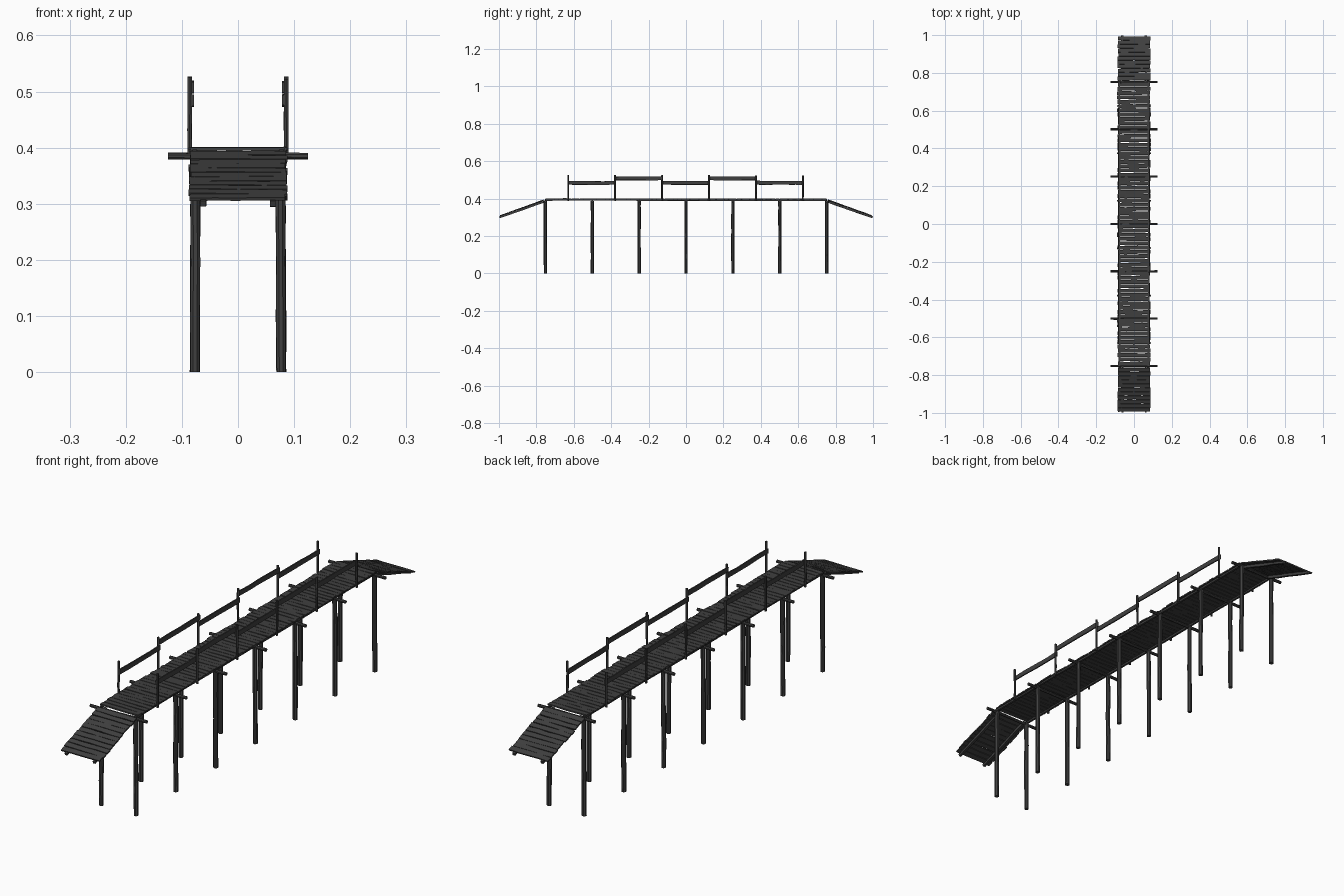
import bpy, bmesh, math, random
from mathutils import Vector, Matrix

if "Cube" in bpy.data.objects:
    bpy.data.objects.remove(bpy.data.objects["Cube"])

random.seed(7)
wood = bpy.data.materials.new("dark_wood")
wood.diffuse_color = (0.05, 0.05, 0.05, 1)
wood.use_nodes = True
wood.node_tree.nodes["Principled BSDF"].inputs["Base Color"].default_value = wood.diffuse_color


def finish(bm, name):
    bmesh.ops.recalc_face_normals(bm, faces=bm.faces)
    me = bpy.data.meshes.new(name)
    bm.to_mesh(me)
    bm.free()
    ob = bpy.data.objects.new(name, me)
    ob.data.materials.append(wood)
    bpy.context.collection.objects.link(ob)
    return ob


def log(bm, a, b, r, sides=8, rings=4, wob=0.001):
    """Slightly crooked round log from a to b."""
    a, b = Vector(a), Vector(b)
    rot = (b - a).to_track_quat('Z', 'Y')
    prev = None
    for i in range(rings + 1):
        end = i in (0, rings)
        c = a.lerp(b, i / rings)
        off = Vector((random.uniform(-wob, wob), random.uniform(-wob, wob), 0))
        rr = r * random.uniform(0.93, 1.04)
        ring = []
        for k in range(sides):
            t = 2 * math.pi * (k + 0.5) / sides
            p = Vector((rr * math.cos(t), rr * math.sin(t), 0)) + off * (0.3 if end else 1)
            ring.append(bm.verts.new(c + rot @ p))
        if prev:
            for k in range(sides):
                n = (k + 1) % sides
                bm.faces.new((prev[k], prev[n], ring[n], ring[k]))
        if end:
            bm.faces.new(ring)
        prev = ring


def board(bm, mat, length, width, thick, segs=4, wob=0.0012):
    """Worn board along local x with jittered cross-sections."""
    prev = None
    for i in range(segs + 1):
        x = length * (i / segs - 0.5)
        dy, dz = random.uniform(-wob, wob), random.uniform(-wob, wob) * 0.5
        w = width * random.uniform(0.9, 1.05) / 2
        ring = [bm.verts.new(mat @ Vector((x, dy + s * w, dz + t * thick / 2)))
                for s, t in ((-1, -1), (1, -1), (1, 1), (-1, 1))]
        if prev:
            for k in range(4):
                n = (k + 1) % 4
                bm.faces.new((prev[k], prev[n], ring[n], ring[k]))
        if i in (0, segs):
            bm.faces.new(ring)
        prev = ring


def planks(name, a, b, count):
    """Row of cross planks between two (y, z) points."""
    bm = bmesh.new()
    a, b = Vector((0, *a)), Vector((0, *b))
    d = b - a
    pitch = d.length / count
    slope = Matrix.Rotation(math.atan2(d.z, d.y), 4, 'X')
    for i in range(count):
        c = a + d * ((i + 0.5) / count)
        c.x = random.uniform(-0.002, 0.002)
        yaw = Matrix.Rotation(random.uniform(-0.012, 0.012), 4, 'Z')
        roll = Matrix.Rotation(random.uniform(-0.006, 0.006), 4, 'Y')
        board(bm, Matrix.Translation(c) @ slope @ yaw @ roll,
              random.uniform(0.168, 0.176), pitch * random.uniform(0.88, 0.97), 0.0055)
    return finish(bm, name)


# Walking surface: level deck and two end ramps
planks("deck_planks", (-0.75, 0.398), (0.75, 0.398), 66)
planks("front_ramp_planks", (-0.993, 0.308), (-0.76, 0.392), 11)
planks("back_ramp_planks", (0.76, 0.392), (0.993, 0.308), 11)

# Stringers under the deck and ramps
bm = bmesh.new()
for s in (-1, 1):
    for e in (-1, 1):
        log(bm, (s * 0.062, e * 0.997, 0.300), (s * 0.062, e * 0.745, 0.388), 0.0075, 4)
finish(bm, "ramp_stringers")
bm = bmesh.new()
for s in (-1, 1):
    log(bm, (s * 0.077, -0.755, 0.3925), (s * 0.077, 0.755, 0.3925), 0.006, 4, 8)
finish(bm, "deck_stringers")

# Support posts and cross beams
posts, beams = bmesh.new(), bmesh.new()
for i in range(7):
    y = -0.752 + i * 0.2507
    for s in (-1, 1):
        log(posts, (s * 0.077, y, 0), (s * 0.0755, y, 0.388), 0.0092)
    log(beams, (-0.125, y, 0.385), (0.125, y, 0.385), 0.0063)
finish(posts, "support_posts")
finish(beams, "cross_beams")

# Railing posts and stepped rail boards
rposts, rails = bmesh.new(), bmesh.new()
for s in (-1, 1):
    for i in range(6):
        y = -0.63 + i * 0.251
        log(rposts, (s * 0.086, y, 0.386), (s * 0.086, y, random.uniform(0.522, 0.528)),
            0.0046, 6, 3, 0.0006)
        if i < 5:
            z = 0.508 if i % 2 else 0.484
            m = (Matrix.Translation((s * 0.081, y + 0.1255, z))
                 @ Matrix.Rotation(math.pi / 2, 4, 'Z') @ Matrix.Rotation(math.pi / 2, 4, 'X')
                 @ Matrix.Rotation(random.uniform(-0.015, 0.015), 4, 'Z'))
            board(rails, m, 0.256, 0.02, 0.005)
finish(rposts, "railing_posts")
finish(rails, "railing_boards")
